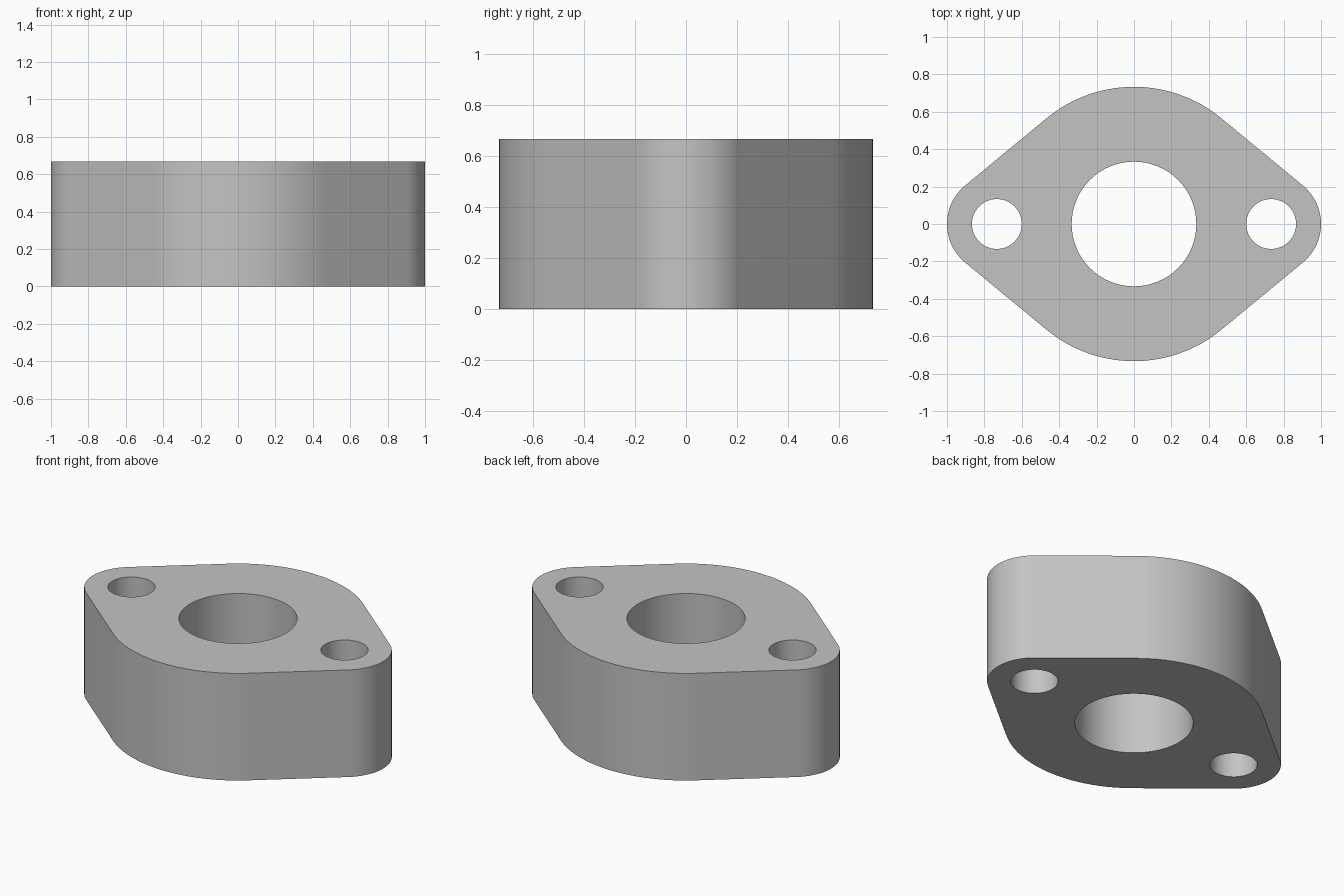
import bpy
import bmesh
from math import acos, cos, sin, pi
from mathutils import Vector

cube = bpy.data.objects.get("Cube")
if cube:
    bpy.data.objects.remove(cube, do_unlink=True)

UNIT = 1 / 15
HEIGHT = 10 * UNIT
BODY_R, END_R, END_X = 11 * UNIT, 4 * UNIT, 11 * UNIT
BORE_R, BOLT_R = 5 * UNIT, 2 * UNIT


def arc(cx, radius, start, end, steps):
    """Points along an arc centred on the x axis."""
    angles = [start + (end - start) * i / steps for i in range(steps + 1)]
    return [(cx + radius * cos(a), radius * sin(a)) for a in angles]


def add_loop(bm, points):
    verts = [bm.verts.new((x, y, 0)) for x, y in points]
    return [bm.edges.new((v, verts[(i + 1) % len(verts)]))
            for i, v in enumerate(verts)]


# Outline: a central disc joined to two rounded ends by tangent lines
t = acos((BODY_R - END_R) / END_X)
outline = (arc(END_X, END_R, -t, t, 24)
           + arc(0, BODY_R, t, pi - t, 32)
           + arc(-END_X, END_R, pi - t, pi + t, 24)
           + arc(0, BODY_R, pi + t, 2 * pi - t, 32))

bm = bmesh.new()
edges = add_loop(bm, outline)

# Central bore and two bolt holes
for cx, radius in ((0, BORE_R), (END_X, BOLT_R), (-END_X, BOLT_R)):
    edges += add_loop(bm, arc(cx, radius, 0, 2 * pi, 64)[:-1])

# Fill the plate around the holes and raise it to full height
bmesh.ops.triangle_fill(bm, edges=edges, use_beauty=True, normal=Vector((0, 0, 1)))
raised = bmesh.ops.extrude_face_region(bm, geom=bm.faces[:])["geom"]
top = [g for g in raised if isinstance(g, bmesh.types.BMVert)]
bmesh.ops.translate(bm, verts=top, vec=(0, 0, HEIGHT))
bmesh.ops.recalc_face_normals(bm, faces=bm.faces[:])

mesh = bpy.data.meshes.new("flange_spacer")
bm.to_mesh(mesh)
bm.free()
flange = bpy.data.objects.new("flange_spacer", mesh)
bpy.context.collection.objects.link(flange)

# Plain grey finish
grey = bpy.data.materials.new("plain_grey")
grey.use_nodes = True
colour = (0.55, 0.55, 0.55, 1)
grey.diffuse_color = colour
grey.node_tree.nodes["Principled BSDF"].inputs["Base Color"].default_value = colour
mesh.materials.append(grey)

# Smooth curved walls, crisp rims
bpy.ops.object.select_all(action="DESELECT")
flange.select_set(True)
bpy.context.view_layer.objects.active = flange
bpy.ops.object.shade_smooth_by_angle(angle=pi / 6)
